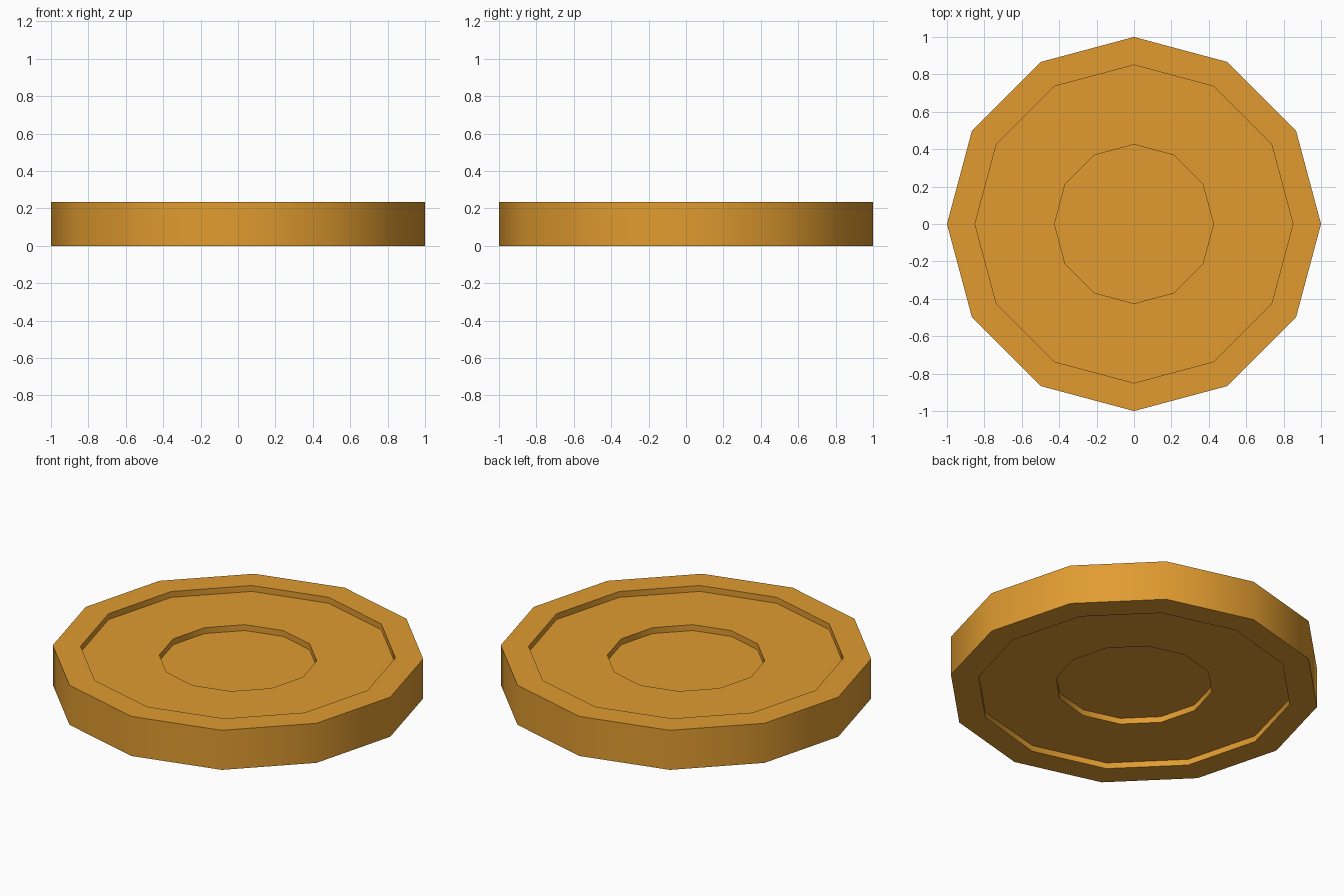
import bpy, bmesh, math

if "Cube" in bpy.data.objects:
    bpy.data.objects.remove(bpy.data.objects["Cube"])

SIDES = 12
HEIGHT = 0.235
STEP = 0.035  # depth of each recess step

gold = bpy.data.materials.new("golden_amber")
gold.diffuse_color = (0.75, 0.33, 0.03, 1.0)
gold.use_nodes = True
gold.node_tree.nodes["Principled BSDF"].inputs["Base Color"].default_value = gold.diffuse_color

# Half profile (radius, z) from the bottom hub out over the rim to the top hub
bottom = [(0.425, 2 * STEP), (0.425, STEP), (0.85, STEP), (0.85, 0.0), (1.0, 0.0)]
profile = bottom + [(r, HEIGHT - z) for r, z in reversed(bottom)]

# Spin the profile into a stepped twelve-sided disc
bm = bmesh.new()
rings = []
for r, z in profile:
    rings.append([bm.verts.new((r * math.cos(2 * math.pi * i / SIDES),
                                r * math.sin(2 * math.pi * i / SIDES), z))
                  for i in range(SIDES)])
for a, b in zip(rings, rings[1:]):
    for i in range(SIDES):
        j = (i + 1) % SIDES
        bm.faces.new((a[i], a[j], b[j], b[i]))

# Hub floors close both sides
bm.faces.new(list(reversed(rings[0])))
bm.faces.new(rings[-1])
bmesh.ops.recalc_face_normals(bm, faces=bm.faces[:])

mesh = bpy.data.meshes.new("stepped_disc")
bm.to_mesh(mesh)
bm.free()
mesh.materials.append(gold)
disc = bpy.data.objects.new("stepped_disc", mesh)
bpy.context.collection.objects.link(disc)

# Smooth around the rim, crisp at the steps
bpy.context.view_layer.objects.active = disc
disc.select_set(True)
bpy.ops.object.shade_smooth_by_angle(angle=math.radians(40))
